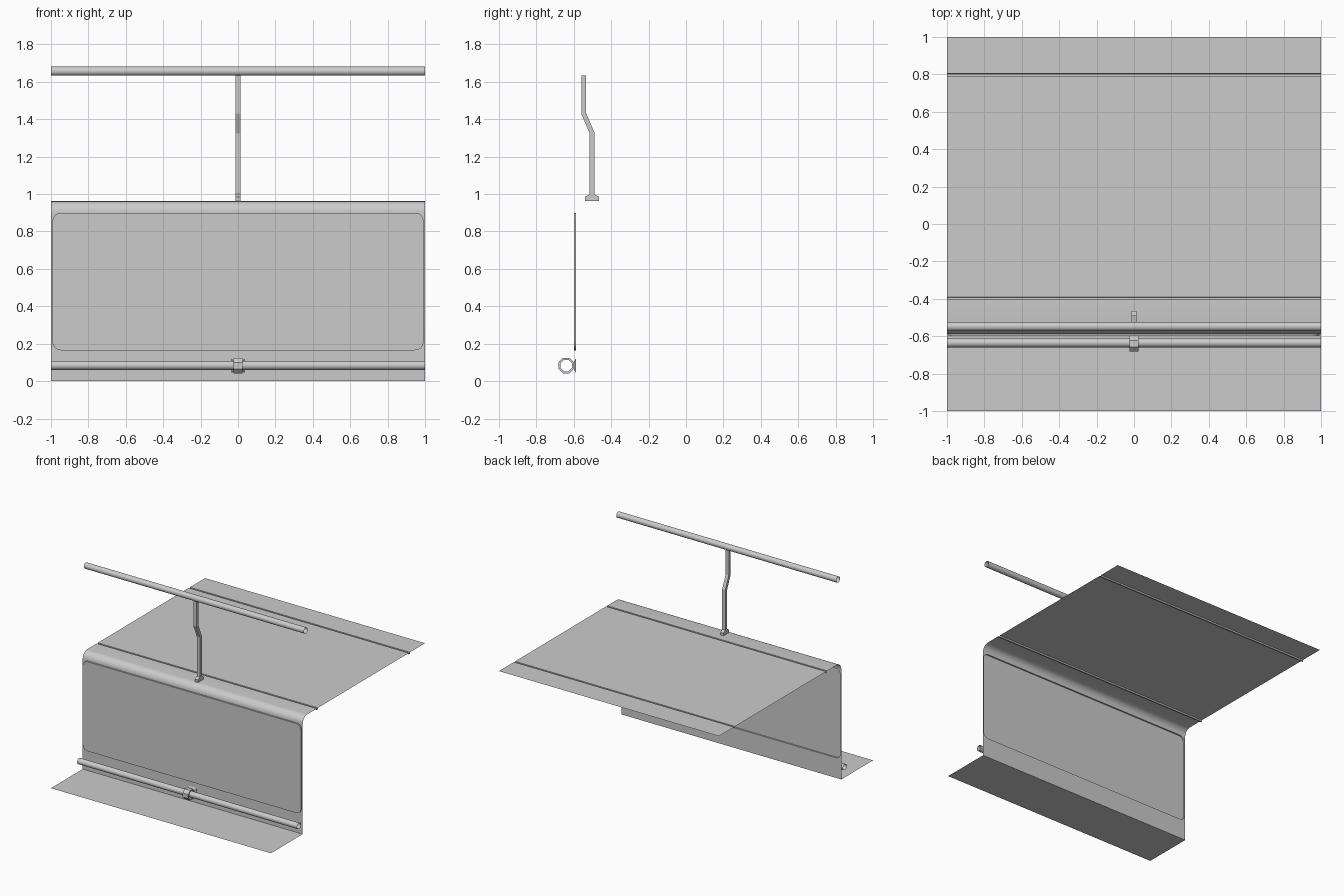
import bpy, bmesh
from math import sin, cos, pi, radians

if "Cube" in bpy.data.objects:
    bpy.data.objects.remove(bpy.data.objects["Cube"])

WALL_Y, PANEL_Y = -0.588, -0.6
WALL_TOP, TOP_Z = 0.905, 0.962


def finish(bm, name, smooth=True):
    bmesh.ops.remove_doubles(bm, verts=bm.verts, dist=0.0005)
    mesh = bpy.data.meshes.new(name)
    bm.to_mesh(mesh)
    bm.free()
    ob = bpy.data.objects.new(name, mesh)
    bpy.context.collection.objects.link(ob)
    if smooth:
        bpy.ops.object.select_all(action='DESELECT')
        ob.select_set(True)
        bpy.context.view_layer.objects.active = ob
        bpy.ops.object.shade_smooth_by_angle(angle=radians(40))
    return ob


def strip(bm, profile, half=1.0, closed=False):
    """Sweep a (y, z) profile along x as an open sheet."""
    rows = [[bm.verts.new((s * half, y, z)) for s in (-1, 1)] for y, z in profile]
    pairs = list(zip(rows, rows[1:] + rows[:1])) if closed else list(zip(rows, rows[1:]))
    for a, b in pairs:
        bm.faces.new((a[0], a[1], b[1], b[0]))
    return rows


def circle(y, z, r, n):
    return [(y + r * cos(2 * pi * (i + .5) / n), z + r * sin(2 * pi * (i + .5) / n))
            for i in range(n)]


def groove(y):
    return [(y - .007, TOP_Z), (y - .006, TOP_Z - .012),
            (y + .006, TOP_Z - .012), (y + .007, TOP_Z)]


# Platform sheet: lower track bed, rounded lip, upper deck with two grooves
bm = bmesh.new()
strip(bm, [(-1, 0), (WALL_Y, 0)])
r = TOP_Z - WALL_TOP
lip = [(WALL_Y + r - r * cos(a), WALL_TOP + r * sin(a))
       for a in (pi / 2 * i / 6 for i in range(7))]
strip(bm, lip + groove(-0.398) + groove(0.797) + [(1, TOP_Z)])

# Wall with an embossed rounded panel pushed forward
corners = [(-1, 0), (1, 0), (1, WALL_TOP), (-1, WALL_TOP)]
px, z0, z1, rad, seg = 0.992, 0.165, 0.9, 0.045, 5
centres = [(-px + rad, z0 + rad), (px - rad, z0 + rad),
           (px - rad, z1 - rad), (-px + rad, z1 - rad)]
outer = [bm.verts.new((x, WALL_Y, z)) for x, z in corners]
back, front = [], []
for k, (cx, cz) in enumerate(centres):
    for i in range(seg + 1):
        a = pi + pi / 2 * (k + i / seg)
        x, z = cx + rad * cos(a), cz + rad * sin(a)
        back.append(bm.verts.new((x, WALL_Y, z)))
        front.append(bm.verts.new((x, PANEL_Y, z)))
n = len(back)
bm.faces.new(front)
for i in range(n):
    j = (i + 1) % n
    k = i // (seg + 1)
    bm.faces.new((back[i], back[j], front[j], front[i]))
    if i % (seg + 1) < seg:
        bm.faces.new((outer[k], back[j], back[i]))
    else:
        bm.faces.new((outer[k], outer[(k + 1) % 4], back[j], back[i]))
finish(bm, "platform_sheet")

# Open-ended rails
for name, y, z, rr in (("upper_handrail", -0.548, 1.657, 0.025),
                       ("lower_pipe", -0.635, 0.084, 0.025)):
    bm = bmesh.new()
    strip(bm, circle(y, z, rr, 12), closed=True)
    bmesh.ops.recalc_face_normals(bm, faces=bm.faces)
    finish(bm, name)

# Cranked handrail post with flared foot
bm = bmesh.new()
post = [(-.54, .963), (-.465, .963), (-.465, .985), (-.49, 1.0), (-.49, 1.33),
        (-.535, 1.435), (-.535, 1.635), (-.56, 1.635), (-.56, 1.43),
        (-.515, 1.325), (-.515, 1.0), (-.54, .985)]
rows = strip(bm, post, 0.014, closed=True)
for s in (0, 1):
    bm.faces.new([row[s] for row in rows])
bmesh.ops.recalc_face_normals(bm, faces=bm.faces)
finish(bm, "handrail_post", smooth=False)

# Octagonal pipe clamp ring
bm = bmesh.new()
o = strip(bm, circle(-.64, .083, .045, 8), .025, closed=True)
c = strip(bm, circle(-.64, .083, .033, 8), .025, closed=True)
for i in range(8):
    j = (i + 1) % 8
    for s in (0, 1):
        bm.faces.new((o[i][s], o[j][s], c[j][s], c[i][s]))
bmesh.ops.recalc_face_normals(bm, faces=bm.faces)
finish(bm, "pipe_clamp", smooth=False)

# Tapered clamp foot against the wall
bm = bmesh.new()
rings = [[bm.verts.new((sx * hx, y, .083 + sz * hz))
          for sx, sz in ((-1, -1), (1, -1), (1, 1), (-1, 1))]
         for y, hx, hz in ((WALL_Y, .035, .038), (-.6, .022, .02))]
for i in range(4):
    j = (i + 1) % 4
    bm.faces.new((rings[0][i], rings[0][j], rings[1][j], rings[1][i]))
bm.faces.new(rings[1])
bmesh.ops.recalc_face_normals(bm, faces=bm.faces)
finish(bm, "clamp_foot", smooth=False)
